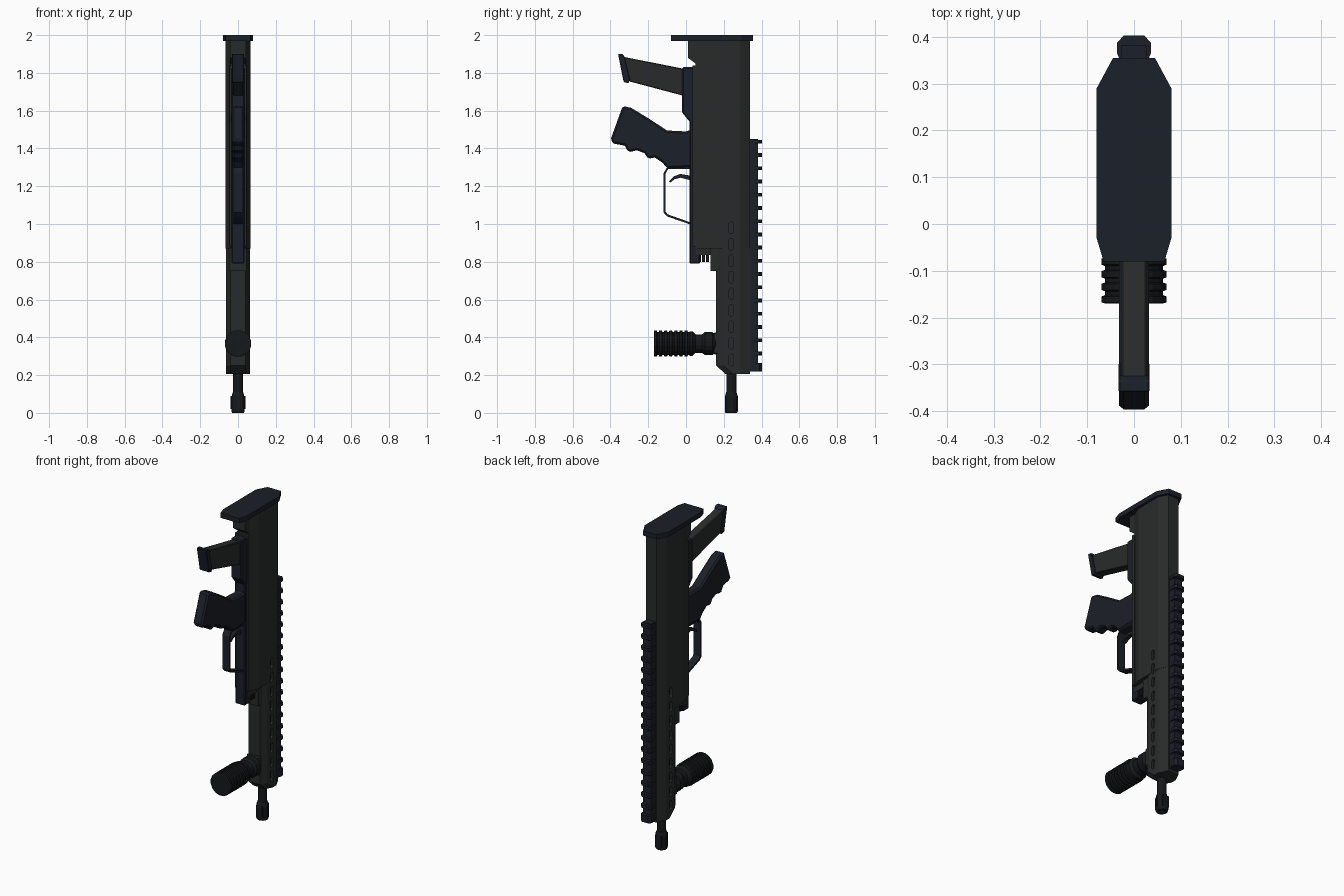
import bpy, bmesh, math

if "Cube" in bpy.data.objects:
    bpy.data.objects.remove(bpy.data.objects["Cube"])


def material(name, rgb):
    m = bpy.data.materials.new(name)
    m.diffuse_color = (*rgb, 1)
    m.use_nodes = True
    m.node_tree.nodes["Principled BSDF"].inputs["Base Color"].default_value = m.diffuse_color
    return m


BLUE = material("blue_black", (0.011, 0.014, 0.021))
GREY = material("dark_grey", (0.022, 0.024, 0.024))
BLACK = material("black", (0.008, 0.009, 0.010))


def finish(name, bm, mat, bevel=0):
    bmesh.ops.recalc_face_normals(bm, faces=bm.faces[:])
    me = bpy.data.meshes.new(name)
    bm.to_mesh(me)
    bm.free()
    me.materials.append(mat)
    ob = bpy.data.objects.new(name, me)
    bpy.context.collection.objects.link(ob)
    if bevel:
        b = ob.modifiers.new("bevel", "BEVEL")
        b.width, b.segments, b.limit_method = bevel, 1, "ANGLE"
        b.angle_limit = math.radians(50)
    return ob


def loft(bm, rings):
    """Skin a list of equal-length point rings and cap both ends."""
    vs = [[bm.verts.new(p) for p in r] for r in rings]
    n = len(vs[0])
    for a, b in zip(vs, vs[1:]):
        for i in range(n):
            bm.faces.new((a[i], a[(i + 1) % n], b[(i + 1) % n], b[i]))
    bm.faces.new(vs[0])
    bm.faces.new(vs[-1])


def side_profile(name, pts, half, mat, bevel=0):
    """Extrude a (y, z) outline across x."""
    bm = bmesh.new()
    loft(bm, [[(x, y, z) for y, z in pts] for x in (-half, half)])
    return finish(name, bm, mat, bevel)


def box(name, y0, y1, z0, z1, half, mat, bevel=0):
    return side_profile(name, [(y0, z0), (y1, z0), (y1, z1), (y0, z1)], half, mat, bevel)


def section(half):
    """Mirror the right half of an (x, y) section."""
    return half + [(-x, y) for x, y in reversed(half)]


def stack(name, levels, mat):
    """Loft (z, half section) levels upward."""
    bm = bmesh.new()
    loft(bm, [[(x, y, z) for x, y in section(h)] for z, h in levels])
    return finish(name, bm, mat)


def lathe(name, prof, sides, mat, place):
    """Spin (radius, distance) pairs; place maps (u, v, distance) to xyz."""
    bm = bmesh.new()
    ang = [2 * math.pi * (i + .5) / sides for i in range(sides)]
    loft(bm, [[place(r * math.cos(a), r * math.sin(a), d) for a in ang] for r, d in prof])
    return finish(name, bm, mat)


# Butt plate and stock body
plate = [(.065, -.08), (.08, -.03), (.08, .29), (.045, .355)]
stack("butt_plate", [(1.97, plate), (2.0, plate)], BLUE)
body = [(.04, .05), (.065, .115), (.065, .285), (.037, .34)]
stack("receiver", [(.87, body), (1.97, body)], GREY)
side_profile("stock_heel", [(.06, 1.97), (.01, 1.97), (.01, 1.88), (.05, 1.85), (.06, 1.85)], .042, GREY)

# Handguard with chamfered nose and rear step
def guard(front):
    return [(.04, front), (.063, front + .04), (.063, .285), (.036, .34)]

handguard = stack("handguard", [(.205, guard(.21)), (.25, guard(.16)), (.9, guard(.16))], GREY)
box("handguard_step", .13, .18, .75, .88, .045, GREY)

# Cooling slots on both sides
bm = bmesh.new()
for i in range(9):
    zc = .28 + i * .0875
    outline = []
    for k in range(12):
        a = 2 * math.pi * (k + .5) / 12
        outline.append((.24 + .013 * math.cos(a), zc + .013 * math.sin(a) + (.018 if math.sin(a) > 0 else -.018)))
    for x0, x1 in ((.048, .08), (-.08, -.048)):
        loft(bm, [[(x, y, z) for y, z in outline] for x in (x0, x1)])
cutter = finish("slot_cutter", bm, BLACK)
cutter.hide_render = True
cutter.hide_set(True)
for ob in (handguard, bpy.data.objects["receiver"]):
    cut = ob.modifiers.new("slots", "BOOLEAN")
    cut.operation, cut.object, cut.solver = "DIFFERENCE", cutter, "EXACT"

# Trigger housing strip, magazine well and latch
box("trigger_housing", .018, .075, .79, 1.6, .034, BLUE, .006)
side_profile("side_rib", [(.035, .88), (.06, .88), (.06, 1.84), (.035, 1.84)], .045, GREY)
side_profile("magazine_well", [(.06, 1.83), (-.02, 1.83), (-.02, 1.59), (.02, 1.54), (.06, 1.54)], .036, BLUE, .006)
box("latch", .05, .135, .835, .88, .035, GREY)
for i in range(3):
    box(f"latch_rib_{i}", .065 + i * .021, .08 + i * .021, .8, .84, .03, BLACK)

# Slanted magazine with base plate
side_profile("magazine", [(.02, 1.815), (-.33, 1.885), (-.30, 1.755), (.02, 1.67)], .028, GREY, .004)
side_profile("magazine_base", [(-.36, 1.90), (-.335, 1.90), (-.325, 1.885), (-.297, 1.765),
                               (-.305, 1.745), (-.33, 1.752)], .033, BLUE, .003)

# Pistol grip with finger grooves
side_profile("pistol_grip", [
    (.03, 1.50), (0, 1.49), (-.10, 1.495), (-.20, 1.56), (-.29, 1.615), (-.335, 1.625), (-.40, 1.445),
    (-.38, 1.425), (-.325, 1.415), (-.305, 1.38), (-.26, 1.39), (-.22, 1.375), (-.20, 1.345),
    (-.165, 1.352), (-.125, 1.325), (-.10, 1.295), (.03, 1.30)], .032, BLUE, .01)

# Trigger guard strip and trigger
outer = [(.03, .995), (-.10, 1.04), (-.118, 1.06), (-.118, 1.27), (-.10, 1.302), (.03, 1.302)]
inner = [(.03, 1.006), (-.097, 1.051), (-.108, 1.065), (-.108, 1.267), (-.095, 1.29), (.03, 1.29)]
side_profile("trigger_guard", outer + inner[::-1], .024, BLUE)
side_profile("trigger", [(.03, 1.255), (-.03, 1.265), (-.065, 1.252), (-.09, 1.227), (-.083, 1.22),
                         (-.06, 1.237), (-.03, 1.245), (.03, 1.23)], .012, BLUE)

# Top rail with evenly spaced teeth
box("rail_base", .33, .382, .22, 1.45, .028, BLUE)
tooth = [(.03, .35), (.036, .365), (.036, .388), (.022, .403)]
for i in range(17):
    z = .315 + i * .07
    stack(f"rail_tooth_{i}", [(z - .01, tooth), (z + .01, tooth)], BLUE)
stack("rail_end", [(.22, tooth), (.265, tooth)], BLUE)

# Barrel and slotted muzzle
def upright(u, v, d):
    return (u, .24 + v, d)

lathe("barrel", [(.027, .08), (.027, .25)], 12, BLACK, upright)
lathe("muzzle", [(.014, .04), (.014, 0), (.032, 0), (.036, .008), (.036, .085), (.028, .11)], 12, BLACK, upright)
for i in range(6):
    a = math.pi * i / 3
    y, x = .24 + .035 * math.sin(a), .035 * math.cos(a)
    bm = bmesh.new()
    loft(bm, [[(x + s * .004, y + t * .004, z) for s, t in ((-1, -1), (1, -1), (1, 1), (-1, 1))] for z in (.02, .09)])
    finish(f"muzzle_fin_{i}", bm, BLACK)

# Ribbed round foregrip
ribs = [(.062, -.17)]
for i in range(7):
    d = -.17 + i * .027
    ribs += [(.071, d + .002), (.071, d + .015), (.063, d + .018), (.063, d + .026)]
ribs += [(.066, .02), (.066, .035), (.05, .05), (.05, .085), (.062, .1), (.062, .14), (.045, .16), (.045, .18)]
lathe("foregrip", ribs, 16, BLACK, lambda u, v, d: (u, d, .367 + v))
box("foregrip_mount", .145, .18, .31, .425, .045, GREY, .006)
